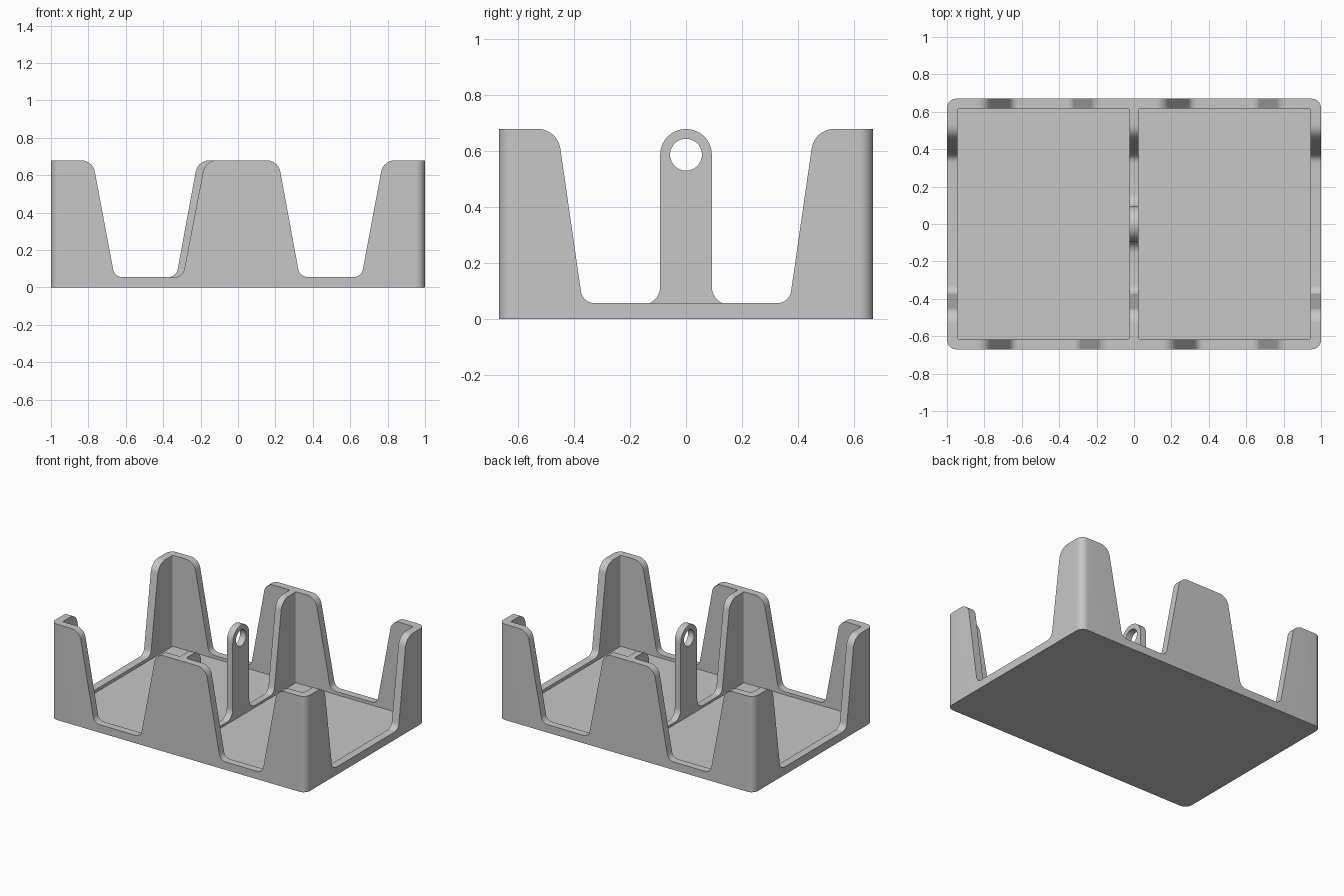
import bpy, bmesh, math
from mathutils import Vector

H = 0.68          # overall height
SILL = 0.056      # top of the low rim
FLOOR = 0.034     # tray floor

old = bpy.data.objects.get("Cube")
if old:
    bpy.data.objects.remove(old, do_unlink=True)

grey = bpy.data.materials.new("plain_grey")
grey.use_nodes = True
colour = (0.57, 0.57, 0.57, 1)
grey.diffuse_color = colour
grey.node_tree.nodes["Principled BSDF"].inputs["Base Color"].default_value = colour


def rounded(corners, steps=10):
    """Turn (a, b, radius) corners into an outline with filleted corners."""
    pts = []
    for i, (a, b, r) in enumerate(corners):
        p = Vector((a, b))
        if r == 0:
            pts.append(p)
            continue
        u = (Vector(corners[i - 1][:2]) - p).normalized()
        v = (Vector(corners[(i + 1) % len(corners)][:2]) - p).normalized()
        half = u.angle(v) / 2
        t = r / math.tan(half)
        c = p + (u + v).normalized() * r / math.sin(half)
        s0, s1 = p + u * t - c, p + v * t - c
        th = s0.angle(s1)
        for k in range(steps + 1):
            f = k / steps
            pts.append(c + (s0 * math.sin((1 - f) * th) + s1 * math.sin(f * th)) / math.sin(th))
    return pts


def prism(name, pts, axis, lo, hi):
    """Extrude an outline along the given axis."""
    place = {"x": lambda p, t: (t, p[0], p[1]),
             "y": lambda p, t: (p[0], t, p[1]),
             "z": lambda p, t: (p[0], p[1], t)}[axis]
    bm = bmesh.new()
    face = bm.faces.new([bm.verts.new(place(p, lo)) for p in pts])
    ext = bmesh.ops.extrude_face_region(bm, geom=[face])
    moved = [g for g in ext["geom"] if isinstance(g, bmesh.types.BMVert)]
    shift = Vector(place((0, 0), hi - lo))
    bmesh.ops.translate(bm, verts=moved, vec=shift)
    bmesh.ops.recalc_face_normals(bm, faces=bm.faces)
    me = bpy.data.meshes.new(name)
    bm.to_mesh(me)
    bm.free()
    ob = bpy.data.objects.new(name, me)
    bpy.context.collection.objects.link(ob)
    me.materials.append(grey)
    return ob


def rect(x0, x1, y0, y1, r):
    return rounded([(x0, y0, r), (x1, y0, r), (x1, y1, r), (x0, y1, r)])


def slot(left, right, z=SILL, r=0.075, middle=()):
    """Flared slot outline; left and right are (top, bottom) positions."""
    top = H + 0.0002
    return rounded([(left[0] - r, 1, 0), (left[0] - r, top, 0), (left[0], top, r),
                    (left[1], z, 0.05), *middle, (right[1], z, 0.05),
                    (right[0], top, r), (right[0] + r, top, 0), (right[0] + r, 1, 0)])


def cut(body, cutter):
    cutter.hide_render = True
    mod = body.modifiers.new("cut", "BOOLEAN")
    mod.operation = "DIFFERENCE"
    mod.solver = "EXACT"
    mod.object = cutter
    bpy.context.view_layer.objects.active = body
    bpy.ops.object.modifier_apply(modifier=mod.name)
    bpy.data.objects.remove(cutter, do_unlink=True)


# Outer block with rounded vertical corners
tray = prism("divided_tray", rect(-1, 1, -0.67, 0.67, 0.05), "z", 0, H)

# Two pockets, leaving outer walls and a central divider
for s in (-1, 1):
    x0, x1 = sorted((s * 0.0235, s * 0.945))
    cut(tray, prism("pocket", rect(x0, x1, -0.617, 0.617, 0.012), "z", FLOOR, 1))

# Front and back slots; the back pair is the front pair turned around
corner, near, far = (0.777, 0.66), (0.175, 0.295), (0.215, 0.33)
neg = lambda e: (-e[0], -e[1])
for y, left_tab, right_tab in ((-0.67, near, far), (0.67, far, near)):
    cut(tray, prism("slot", slot(neg(corner), neg(left_tab)), "y", y - 0.1, y + 0.1))
    cut(tray, prism("slot", slot(right_tab, corner), "y", y - 0.1, y + 0.1))

# Wide slots in the side walls
side = (0.46, 0.37)
for x in (-1, 1):
    cut(tray, prism("side_slot", slot(neg(side), side, r=0.083), "x", x - 0.1, x + 0.1))

# Divider slot runs around a round-topped central post
w, low = 0.0925, 0.05
post = [(-w, low, 0.065), (-w, H - 0.0005, w - 0.0005),
        (w, H - 0.0005, w - 0.0005), (w, low, 0.065)]
cut(tray, prism("divider_slot", slot(neg(side), side, low, 0.083, post), "x", -0.1, 0.1))

# Round eye through the post
eye = [(0.057 * math.cos(a), H - w + 0.057 * math.sin(a))
       for a in (math.tau * k / 40 for k in range(40))]
cut(tray, prism("eye", eye, "x", -0.1, 0.1))

# Smooth the fillets, keep the edges crisp
bpy.ops.object.select_all(action="DESELECT")
tray.select_set(True)
bpy.context.view_layer.objects.active = tray
bpy.ops.object.shade_smooth_by_angle(angle=math.radians(30))
